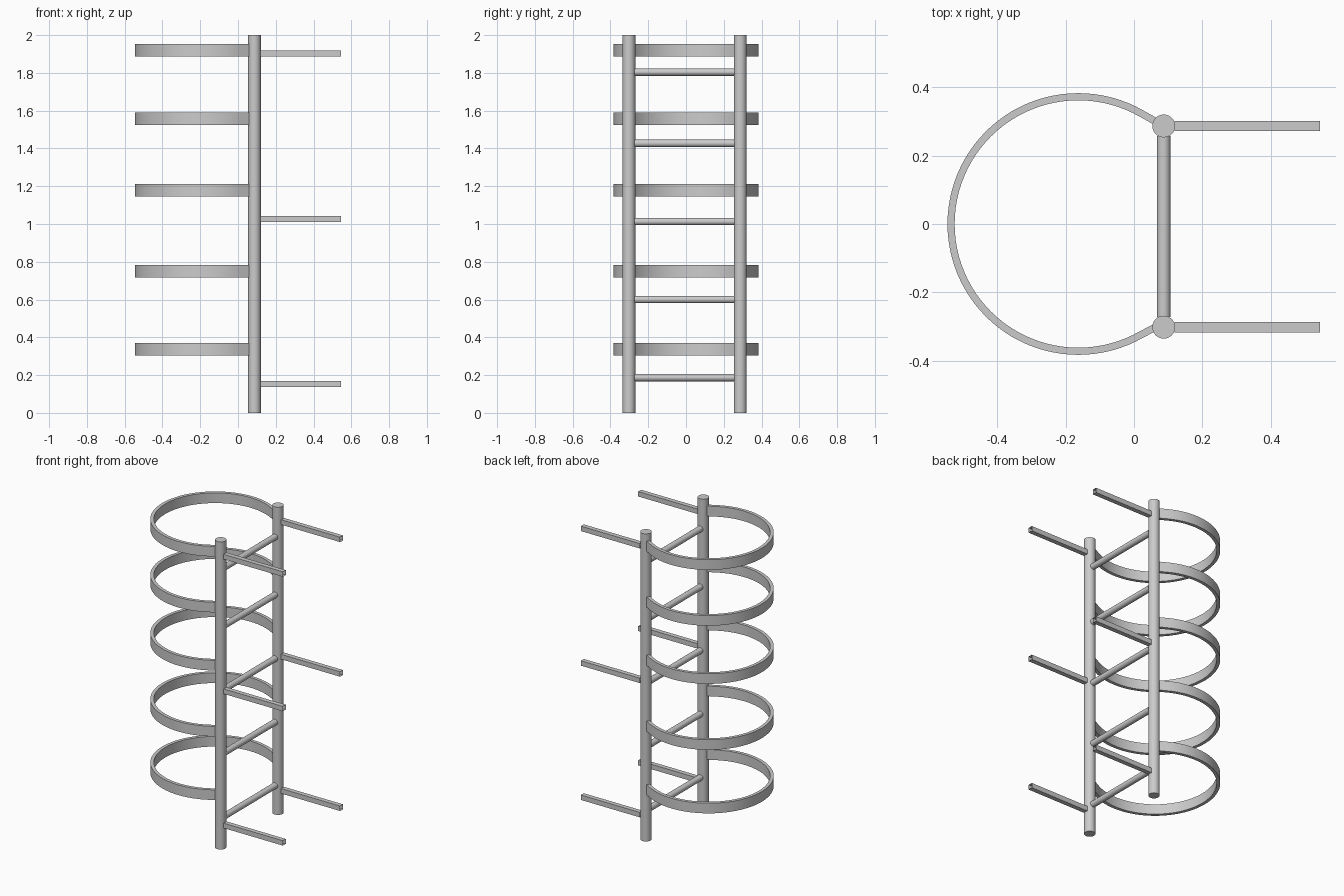
import bpy, bmesh, math
from mathutils import Matrix, Vector

if "Cube" in bpy.data.objects:
    bpy.data.objects.remove(bpy.data.objects["Cube"])

POST_X, POST_Y, POST_R = 0.087, (0.287, -0.302), 0.0335
MID_Y = sum(POST_Y) / 2


def finish(name, bm, smooth=False):
    bmesh.ops.recalc_face_normals(bm, faces=bm.faces)
    mesh = bpy.data.meshes.new(name)
    bm.to_mesh(mesh)
    bm.free()
    obj = bpy.data.objects.new(name, mesh)
    bpy.context.collection.objects.link(obj)
    if smooth:
        bpy.context.view_layer.objects.active = obj
        obj.select_set(True)
        bpy.ops.object.shade_smooth_by_angle(angle=math.radians(35))
        obj.select_set(False)
    return obj


def rod(name, start, end, radius, segments=32):
    start, end = Vector(start), Vector(end)
    axis = end - start
    bm = bmesh.new()
    turn = Vector((0, 0, 1)).rotation_difference(axis).to_matrix().to_4x4()
    bmesh.ops.create_cone(bm, cap_ends=True, segments=segments, radius1=radius, radius2=radius,
                          depth=axis.length, matrix=Matrix.Translation((start + end) / 2) @ turn)
    return finish(name, bm, True)


def wall_bracket(name, y, z):
    # thin square tube with open ends
    x0, x1, hy, hz = POST_X + POST_R - 0.002, 0.545, 0.015, 0.016
    bm = bmesh.new()
    bmesh.ops.create_cube(bm, size=1)
    ends = [f for f in bm.faces if abs(f.normal.x) > 0.9]
    bmesh.ops.delete(bm, geom=ends, context='FACES_ONLY')
    for v in bm.verts:
        v.co = (x0 if v.co.x < 0 else x1, y + 2 * hy * v.co.y, z + 2 * hz * v.co.z)
    return finish(name, bm)


def cage_hoop(name, z, centre_x=-0.163, radius=0.3725, thick=0.021, height=0.066):
    # plan path: a 240 degree arc with straight ends running into the posts
    steps = 64
    path = [(Vector((POST_X, POST_Y[0])), Vector((0.5, 0.866)))]
    for i in range(steps + 1):
        a = math.radians(60 + 240 * i / steps)
        n = Vector((math.cos(a), math.sin(a)))
        path.append((Vector((centre_x, 0)) + n * radius, n))
    path.append((Vector((POST_X, POST_Y[1] + 0.012)), Vector((0.5, -0.866))))
    bm = bmesh.new()
    rings = []
    for p, n in path:
        rings.append([bm.verts.new((*(p + n * s * thick / 2), z + t * height / 2))
                      for s, t in ((-1, -1), (1, -1), (1, 1), (-1, 1))])
    for a, b in zip(rings, rings[1:]):
        for k in range(4):
            bm.faces.new((a[k], a[(k + 1) % 4], b[(k + 1) % 4], b[k]))
    bm.faces.new(rings[0])
    bm.faces.new(rings[-1])
    return finish(name, bm, True)


# Upright posts and their wall brackets
for side, y in zip(("back", "front"), POST_Y):
    rod(f"{side}_post", (POST_X, y, 0), (POST_X, y, 2), POST_R)
    for i, z in enumerate((0.154, 1.027, 1.902)):
        wall_bracket(f"{side}_wall_bracket_{i + 1}", y, z)

# Ladder rungs
for i, z in enumerate((0.187, 0.6, 1.013, 1.427, 1.804)):
    rod(f"rung_{i + 1}", (POST_X, POST_Y[1] + 0.03, z), (POST_X, POST_Y[0] - 0.03, z), 0.0195, 24)

# Safety cage hoops
for i, z in enumerate((0.336, 0.749, 1.178, 1.556, 1.919)):
    cage_hoop(f"cage_hoop_{i + 1}", z)
